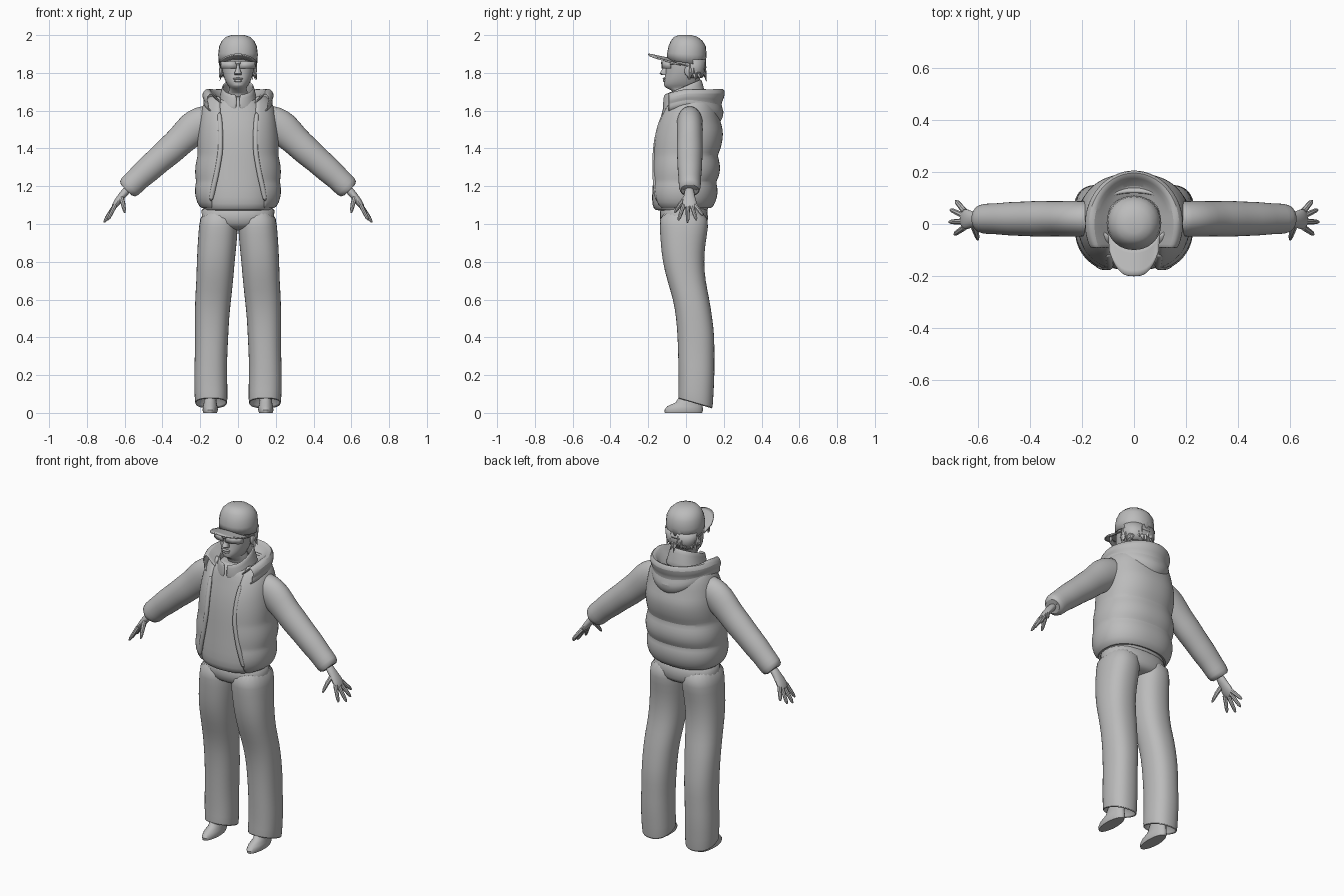
import bpy, bmesh, math, random
from mathutils import Vector

if "Cube" in bpy.data.objects:
    bpy.data.objects.remove(bpy.data.objects["Cube"])

random.seed(4)
grey = bpy.data.materials.new("plain grey")
grey.diffuse_color = (0.5, 0.5, 0.5, 1)
grey.use_nodes = True
grey.node_tree.nodes["Principled BSDF"].inputs["Base Color"].default_value = grey.diffuse_color


def finish(name, bm, mirror=False, thick=0, subsurf=0):
    bmesh.ops.recalc_face_normals(bm, faces=bm.faces)
    me = bpy.data.meshes.new(name)
    bm.to_mesh(me)
    bm.free()
    me.materials.append(grey)
    ob = bpy.data.objects.new(name, me)
    bpy.context.collection.objects.link(ob)
    if mirror:
        ob.modifiers.new("mirror", 'MIRROR').use_mirror_merge = False
    if thick:
        m = ob.modifiers.new("thickness", 'SOLIDIFY')
        m.thickness, m.offset = thick, 0
    if subsurf:
        m = ob.modifiers.new("smooth", 'SUBSURF')
        m.levels = m.render_levels = subsurf
    return ob


def skin(rows, closed=True, caps=(True, True)):
    """Bridge rows of points into a surface."""
    bm = bmesh.new()
    vs = [[bm.verts.new(p) for p in r] for r in rows]
    n = len(vs[0])
    for a, b in zip(vs, vs[1:]):
        for i in range(n if closed else n - 1):
            j = (i + 1) % n
            bm.faces.new((a[i], a[j], b[j], b[i]))
    for r, c in ((vs[0], caps[0]), (vs[-1], caps[1])):
        if c and closed:
            bm.faces.new(r)
    return bm


def ring(z, rx, yf, yb, cx=0, tilt=0, gap=0, n=24, e=2.3):
    """Rounded outline at height z; tilt raises the back, gap opens the front."""
    t0 = math.asin((gap / rx) ** (e / 2)) if gap else 0
    pts = []
    for i in range(n):
        t = t0 + (2 * math.pi - 2 * t0) * i / ((n - 1) if gap else n)
        s, c = math.sin(t), -math.cos(t)
        sx = math.copysign(abs(s) ** (2 / e), s)
        sy = math.copysign(abs(c) ** (2 / e), c)
        pts.append((cx + rx * sx, (yf + yb) / 2 + (yb - yf) / 2 * sy, z + tilt * sy))
    return pts


def tube(name, path, n=16, mirror=True, subsurf=0):
    """Tube through (x, y, z, radius across, radius in y)."""
    rows = []
    for i, p in enumerate(path):
        a, b = path[max(i - 1, 0)], path[min(i + 1, len(path) - 1)]
        d = (Vector(b[:3]) - Vector(a[:3])).normalized()
        u = d.cross(Vector((0, 1, 0))).normalized()
        v = u.cross(d)
        rows.append([Vector(p[:3]) + u * p[3] * math.cos(k * math.tau / n)
                     + v * p[4] * math.sin(k * math.tau / n) for k in range(n)])
    return finish(name, skin(rows), mirror, subsurf=subsurf)


def ball(name, loc, size, mirror=False):
    bm = bmesh.new()
    bmesh.ops.create_uvsphere(bm, u_segments=16, v_segments=10, radius=1)
    bmesh.ops.scale(bm, vec=size, verts=bm.verts)
    bmesh.ops.translate(bm, vec=loc, verts=bm.verts)
    return finish(name, bm, mirror)


# Trousers: two flared legs with turned-in hems, and a hip section
leg = [(.12, .07, -.02, .12, .142, -.02), (.05, .078, -.035, .133, .142, -.025),
       (.045, .086, -.043, .142, .142, -.028), (.10, .088, -.04, .145, .143, -.015),
       (.20, .088, -.04, .152, .145), (.30, .086, -.042, .15, .143), (.40, .089, -.045, .152, .14),
       (.50, .091, -.052, .14, .138), (.60, .096, -.068, .125, .132), (.70, .098, -.10, .103, .123),
       (.80, .101, -.125, .095, .118), (.90, .104, -.135, .103, .11),
       (.98, .104, -.14, .12, .104), (1.08, .098, -.143, .118, .1)]
finish("trouser_leg", skin([ring(*r) for r in leg]), mirror=True, subsurf=1)
hips = [(.965, .09, -.08, .08), (.985, .15, -.125, .11), (1.02, .203, -.143, .12), (1.13, .198, -.14, .115)]
finish("trouser_hips", skin([ring(*r) for r in hips]), subsurf=1)

# Shoes
shoe = [(0, .036, -.112, .085, .147), (.015, .041, -.115, .09, .147), (.035, .038, -.10, .088, .147),
        (.055, .034, -.055, .085, .147), (.13, .032, -.01, .085, .147)]
finish("shoe", skin([ring(*r, e=2) for r in shoe]), mirror=True)

# Jacket body under the vest
jacket = [(1.075, .15, -.13, .10), (1.068, .178, -.165, .115), (1.10, .192, -.183, .125), (1.18, .2, -.18, .135),
          (1.30, .195, -.17, .145), (1.42, .19, -.163, .15), (1.52, .182, -.148, .15),
          (1.60, .165, -.125, .13), (1.65, .12, -.115, .105), (1.68, .08, -.09, .07)]
finish("jacket_body", skin([ring(*r) for r in jacket]), subsurf=1)

# Upright collar, higher at the back
collar = [(1.63, .105, -.12, .105, 0, .03), (1.68, .088, -.118, .09, 0, .035), (1.727, .08, -.113, .078, 0, .04)]
finish("collar", skin([ring(*r, gap=.006) for r in collar], closed=False), thick=.012, subsurf=1)

# Quilted open vest: z, half width, front, back, half opening
vest = [(1.10, .175, -.155, .12, .13), (1.085, .19, -.165, .13, .135), (1.115, .21, -.183, .148, .138),
        (1.165, .22, -.19, .16, .132), (1.205, .217, -.184, .155, .12), (1.225, .212, -.18, .148, .115),
        (1.25, .217, -.182, .165, .108), (1.295, .219, -.182, .174, .10), (1.34, .21, -.178, .165, .092),
        (1.365, .204, -.175, .157, .088), (1.395, .206, -.175, .173, .083), (1.45, .207, -.17, .186, .082),
        (1.50, .203, -.16, .187, .085), (1.54, .198, -.148, .172, .088), (1.60, .188, -.123, .162, .092),
        (1.645, .17, -.095, .145, .094), (1.675, .14, -.06, .12, .09)]
finish("vest", skin([ring(*r[:4], gap=r[4], n=32) for r in vest], closed=False), thick=.02, subsurf=1)

# Rolled front edges of the vest
edge = []
for z, rx, yf, yb, gap in vest[2:16:2]:
    c = (1 - (gap / rx) ** 2.3) ** (1 / 2.3)
    edge.append((gap + .008, (yf + yb) / 2 - (yb - yf) / 2 * c, z, .014, .012))
tube("vest_front_edge", edge, n=10, subsurf=1)

# Hood lying on the shoulders: half width, depth, side height, back height
hood = [(.09, .10, 1.655, 1.65), (.13, .155, 1.685, 1.66), (.155, .18, 1.715, 1.695), (.172, .197, 1.71, 1.72),
        (.186, .206, 1.69, 1.69), (.183, .19, 1.67, 1.655), (.176, .18, 1.66, 1.63), (.18, .198, 1.645, 1.595),
        (.175, .19, 1.63, 1.56), (.16, .17, 1.62, 1.53), (.13, .14, 1.61, 1.52)]
rows = []
for rx, ry, zs, zb in hood:
    row = []
    for i in range(25):
        a = math.radians(-28 + 236 * i / 24)
        s = math.sin(a)
        row.append((rx * math.cos(a), ry * s if s > 0 else .2 * s,
                    zs + (zb - zs) * max(s, 0) ** 1.5 + .05 * min(s, 0)))
    rows.append(row)
finish("hood", skin(rows, closed=False), thick=.01, subsurf=1)

# Puffy sleeves
axis = [(.13, 1.555, .08), (.19, 1.54, .092), (.24, 1.505, .092), (.30, 1.445, .082), (.36, 1.39, .077),
        (.42, 1.338, .075), (.48, 1.285, .07), (.53, 1.24, .067), (.575, 1.195, .064), (.597, 1.175, .056)]
path = []
for i, (x, z, r) in enumerate(axis):
    path.append((x, .02, z, r + .003 * (-1) ** i, min(r, .076) * .92 + .002 * (-1) ** i))
path.append((.585, .02, 1.185, .035, .035))
tube("sleeve", path, subsurf=1)

# Hands: palm, four spread fingers, thumb
tube("palm", [(.575, .018, 1.195, .024, .026), (.615, .017, 1.15, .02, .028),
              (.64, .018, 1.115, .02, .042), (.665, .02, 1.08, .012, .04)], n=12, subsurf=1)
for i, (y0, x1, y1, z1) in enumerate([(-.012, .69, -.04, 1.02), (.01, .71, .008, 1.008),
                                      (.03, .705, .055, 1.02), (.048, .685, .09, 1.045)]):
    p, q = Vector((.65, y0, 1.10)), Vector((x1, y1, z1))
    tube("finger_%d" % (i + 1), [(*p.lerp(q, t), r, r) for t, r in
                                 ((0, .012), (.5, .0105), (.85, .009), (1, .004))], n=8)
tube("thumb", [(.618, .0, 1.14, .014, .014), (.608, -.03, 1.105, .012, .012),
               (.602, -.05, 1.075, .009, .009), (.60, -.06, 1.06, .004, .004)], n=8)

# Head and neck
head = [(1.62, .058, -.05, .06), (1.70, .056, -.055, .062), (1.718, .04, -.105, .062), (1.73, .053, -.118, .065),
        (1.755, .068, -.118, .072), (1.785, .078, -.112, .08), (1.815, .085, -.108, .088),
        (1.845, .088, -.106, .092), (1.89, .09, -.095, .092), (1.93, .07, -.07, .07)]
finish("head", skin([ring(*r, e=2.1) for r in head]), subsurf=1)
nose = [(1.788, .019, -.128, -.09), (1.796, .021, -.14, -.09), (1.82, .012, -.126, -.09), (1.85, .01, -.112, -.09)]
finish("nose", skin([ring(*r, n=10, e=2) for r in nose]))
ball("upper_lip", (0, -.114, 1.769), (.026, .01, .006))
ball("lower_lip", (0, -.113, 1.758), (.022, .01, .007))
ball("ear", (.088, .012, 1.81), (.01, .02, .03), mirror=True)

# Hair: a shell at the back of the head with ragged locks
hair = [(1.775, .07, -.02, .082, .05), (1.81, .086, -.02, .098, .07), (1.87, .095, -.04, .1, .07)]
finish("hair", skin([ring(*r[:4], gap=r[4], n=20) for r in hair], closed=False), thick=.01)
bm = bmesh.new()
for i in range(46):
    a = math.radians(random.uniform(-5, 185))
    top = Vector((.09 * math.cos(a), .01 + .088 * math.sin(a), random.uniform(1.79, 1.86)))
    tip = top + Vector((.012 * math.cos(a), .012 * math.sin(a), -random.uniform(.025, .05)))
    side = Vector((-math.sin(a), math.cos(a), 0)) * .013
    out = Vector((math.cos(a), math.sin(a), 0)) * .009
    base = [bm.verts.new(top + o) for o in (side, out, -side, -out)]
    end = bm.verts.new(tip)
    bm.faces.new(base)
    for k in range(4):
        bm.faces.new((base[k], base[(k + 1) % 4], end))
finish("hair_locks", bm)

# Cap crown with a rounded opening and strap at the back
crown = [(1.853, .1, -.096, .1, 0, -.015), (1.90, .102, -.097, .106, 0, -.005), (1.94, .097, -.09, .102),
         (1.968, .084, -.078, .085), (1.988, .062, -.062, .06), (1.998, .03, -.035, .025)]
cap = finish("cap_crown", skin([ring(*r, e=2.1) for r in crown], caps=(False, True)), thick=.006)
bm = bmesh.new()
bmesh.ops.create_cone(bm, cap_ends=True, segments=24, radius1=.038, radius2=.038, depth=.1)
for v in bm.verts:
    v.co = (v.co.x, .11 + v.co.z, 1.853 + v.co.y)
cutter = finish("cap_opening_cutter", bm)
cutter.hide_render = True
cutter.hide_set(True)
m = cap.modifiers.new("opening", 'BOOLEAN')
m.operation, m.object, m.solver = 'DIFFERENCE', cutter, 'EXACT'
strap = [[(.05 * u, .103 - .014 * u * u, z) for u in (-1, -.6, -.2, .2, .6, 1)] for z in (1.836, 1.851)]
finish("cap_strap", skin(strap, closed=False), thick=.006)
ball("cap_button", (0, -.005, 1.996), (.01, .01, .004))

# Cap brim, arched across its width
rows = []
for j in range(6):
    v = j / 5
    row = []
    for i in range(17):
        u = -1 + i / 8
        y0, y1 = -.092 * math.sqrt(1 - .92 * u * u), -.2 + .095 * abs(u) ** 3
        row.append((.1 * u * (1 - .05 * v), y0 + (y1 - y0) * v, 1.877 + .022 * v - .035 * u * u))
    rows.append(row)
finish("cap_brim", skin(rows, closed=False), thick=.008)

# Wraparound glasses: lenses and side arms
lens = [[(x, y, z) for x, y in ((.008, -.128), (.05, -.124), (.082, -.105), (.09, -.08))] for z in (1.824, 1.86)]
finish("glasses_lens", skin(lens, closed=False), mirror=True, thick=.006)
tube("glasses_arm", [(.092, -.085, 1.85, .005, .005), (.094, -.03, 1.846, .004, .004),
                     (.093, .02, 1.835, .004, .004)], n=6)
bridge = [[(x, -.129, z) for x in (-.012, 0, .012)] for z in (1.846, 1.86)]
finish("glasses_bridge", skin(bridge, closed=False), thick=.006)

# Smooth shading with crisp edges
for ob in bpy.context.collection.objects:
    if ob.hide_render:
        continue
    ob.select_set(True)
    bpy.context.view_layer.objects.active = ob
bpy.ops.object.shade_smooth_by_angle(angle=math.radians(40))
